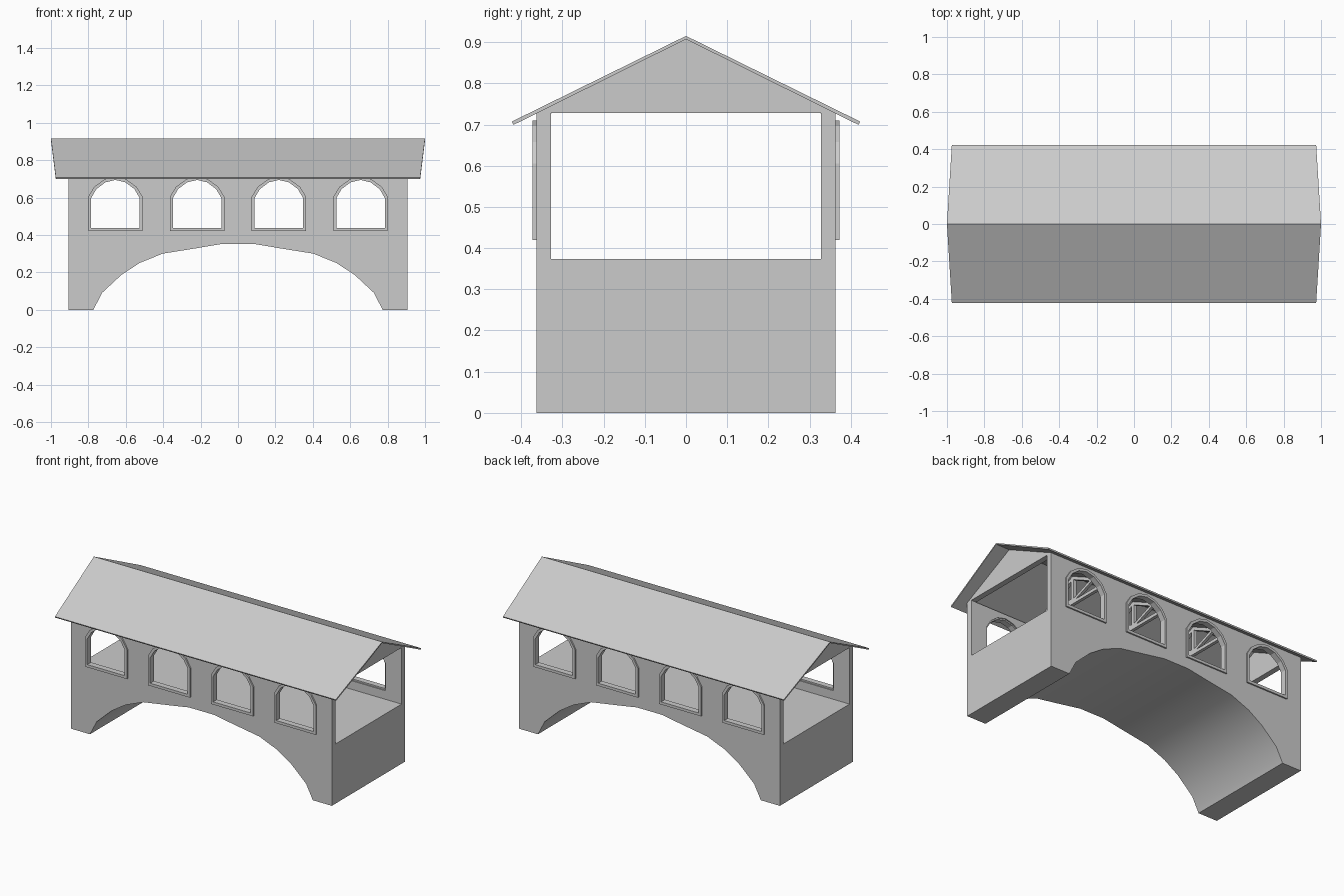
import bpy, bmesh
from math import copysign
from mathutils import Vector

if "Cube" in bpy.data.objects:
    bpy.data.objects.remove(bpy.data.objects["Cube"])


def finish(name, bm):
    bmesh.ops.recalc_face_normals(bm, faces=bm.faces)
    me = bpy.data.meshes.new(name)
    bm.to_mesh(me)
    bm.free()
    ob = bpy.data.objects.new(name, me)
    bpy.context.collection.objects.link(ob)
    return ob


def rings(name, loops, closed=False):
    """Skin a series of equal vertex loops; cap the ends unless closed."""
    bm = bmesh.new()
    vs = [[bm.verts.new(p) for p in lp] for lp in loops]
    n = len(loops[0])
    pairs = list(zip(vs, vs[1:])) + ([(vs[-1], vs[0])] if closed else [])
    for a, b in pairs:
        for i in range(n):
            j = (i + 1) % n
            bm.faces.new((a[i], a[j], b[j], b[i]))
    if not closed:
        bm.faces.new(vs[0])
        bm.faces.new(vs[-1])
    return finish(name, bm)


def prism_y(name, pts, y0, y1):
    return rings(name, [[(x, y, z) for x, z in pts] for y in (y0, y1)])


def prism_x(name, pts, x0, x1):
    return rings(name, [[(x, y, z) for y, z in pts] for x in (x0, x1)])


def beam(name, a, b, t):
    """Square timber lying in a plane of constant x."""
    a, b = Vector(a), Vector(b)
    side = (b - a).normalized().cross(Vector((1, 0, 0))) * t / 2
    fwd = Vector((t / 2, 0, 0))
    return rings(name, [[p + side + fwd, p - side + fwd, p - side - fwd, p + side - fwd]
                        for p in (a, b)])


def cut(target, cutter):
    m = target.modifiers.new("cut", 'BOOLEAN')
    m.operation, m.solver, m.object = 'DIFFERENCE', 'EXACT', cutter
    bpy.context.view_layer.objects.active = target
    bpy.ops.object.modifier_apply(modifier=m.name)
    bpy.data.objects.remove(cutter)


def mirrored(half):
    return half + [(-x, z) for x, z in reversed(half) if x > 1e-6]


def window(cx, w, bottom, spring, top):
    """Arched window outline."""
    h = top - spring
    half = [(w, bottom), (w, spring), (w * .78, spring + h * .5),
            (w * .41, spring + h * .87), (0, top)]
    return [(cx + x, z) for x, z in mirrored(half)]


W, TOP, DECK = 0.363, 0.728, 0.374
CENTRES = [(i - 1.5) * 0.437 for i in range(4)]

# Bridge body with arched underside and side walls
arch = [(.773, 0), (.727, .09), (.623, .187), (.526, .25), (.403, .30), (.216, .33), (.086, .352)]
half = [(.905, TOP), (.905, 0)] + arch
body = prism_y("bridge_body", mirrored(half), -W, W)

# Open walkway and window holes
r = 0.328
cut(body, prism_x("walkway_cutter", [(-r, DECK), (r, DECK), (r, 1), (-r, 1)], -1.2, 1.2))
for cx in CENTRES:
    cut(body, prism_y("window_cutter", window(cx, .137, .428, .60, .702), -.6, .6))
bpy.ops.object.select_all(action='DESELECT')
body.select_set(True)
bpy.context.view_layer.objects.active = body
bpy.ops.object.shade_smooth_by_angle()

# Window frames on both sides
for cx in CENTRES:
    outer = window(cx, .145, .42, .605, .71)
    inner = window(cx, .13, .437, .597, .694)
    for s in (-1, 1):
        rings("window_frame", [[(x, s * y, z) for x, z in o] for o, y in
                               ((outer, .335), (outer, .372), (inner, .372), (inner, .335))],
              closed=True)

# Gable ends
for s in (-1, 1):
    prism_x("gable", [(-W, TOP), (W, TOP), (0, .908)], s * .87, s * .905)

# Roof, slightly longer at the ridge than at the eaves
roof = []
for y, zt, yb, zb in ((-.423, .707, -.419, .699), (0, .915, 0, .907), (.423, .707, .419, .699)):
    x = 1 - .026 * abs(y) / .423
    roof.append([(-x, y, zt), (x, y, zt), (x, yb, zb), (-x, yb, zb)])
rings("roof", roof)

# Roof trusses between the windows
for x in (-.437, 0, .437):
    beam("tie_beam", (x, -.335, .739), (x, .335, .739), .02)
    beam("king_post", (x, 0, .745), (x, 0, .903), .02)
    for s in (-1, 1):
        beam("rafter", (x, s * .335, .733), (x, 0, .896), .018)
        beam("strut", (x, 0, .748), (x, s * .17, .815), .018)
